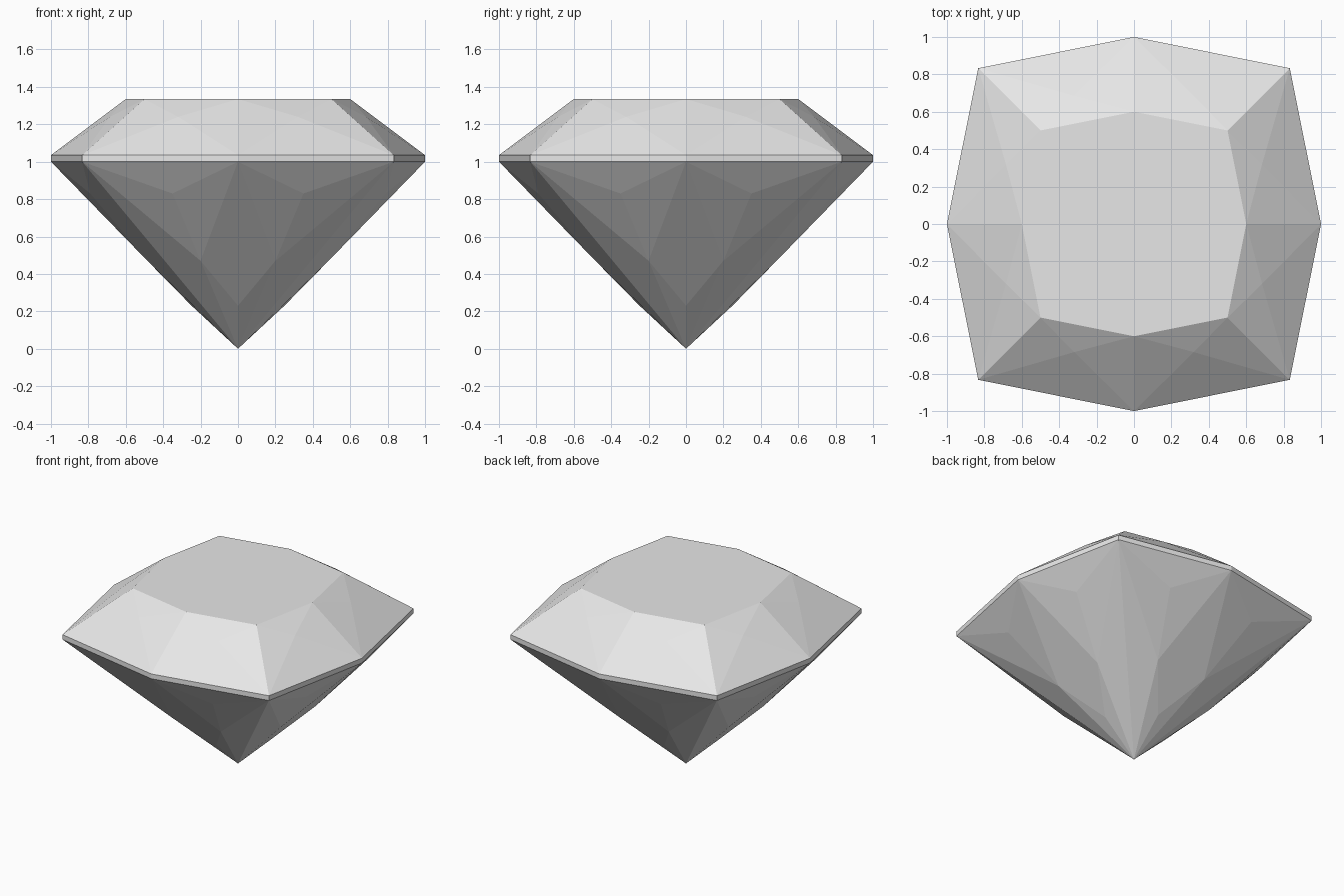
import bpy
import bmesh
from mathutils import Matrix, Vector
from math import pi

if "Cube" in bpy.data.objects:
    bpy.data.objects.remove(bpy.data.objects["Cube"], do_unlink=True)

GIRDLE_LOW, GIRDLE_HIGH, TABLE = 1.0, 1.035, 1.335

# Facet corners of one quarter, facing the front; mirrored ones are added below
centre_points = [
    (0, -0.6, TABLE),
    (0, -1, GIRDLE_HIGH),
    (0, -1, GIRDLE_LOW),
    (0, -0.248, 0.23),
]
side_points = [
    (0.32, -0.685, 1.24),     # crown star point
    (0.35, -0.79, 0.83),      # upper pavilion point
    (0.2, -0.484, 0.47),      # lower pavilion point
]
corner_points = [
    (0.5, -0.5, TABLE),
    (0.833, -0.833, GIRDLE_HIGH),
    (0.833, -0.833, GIRDLE_LOW),
]
mirrored = [(-x, y, z) for x, y, z in side_points]

# Turn the quarter four times and wrap flat facets around the points
bm = bmesh.new()
for turn in range(4):
    spin = Matrix.Rotation(turn * pi / 2, 3, "Z")
    for point in centre_points + side_points + mirrored + corner_points:
        bm.verts.new(spin @ Vector(point))
bm.verts.new((0, 0, 0))
bmesh.ops.convex_hull(bm, input=bm.verts)

# Merge the triangles of each flat facet
bmesh.ops.dissolve_limit(bm, angle_limit=0.005, verts=bm.verts, edges=bm.edges)
bmesh.ops.recalc_face_normals(bm, faces=bm.faces)

mesh = bpy.data.meshes.new("cut_gem")
bm.to_mesh(mesh)
bm.free()
gem = bpy.data.objects.new("cut_gem", mesh)
bpy.context.collection.objects.link(gem)

# Plain pale grey stone
stone = bpy.data.materials.new("pale_grey")
stone.use_nodes = True
colour = (0.8, 0.8, 0.8, 1)
stone.diffuse_color = colour
stone.node_tree.nodes["Principled BSDF"].inputs["Base Color"].default_value = colour
mesh.materials.append(stone)
